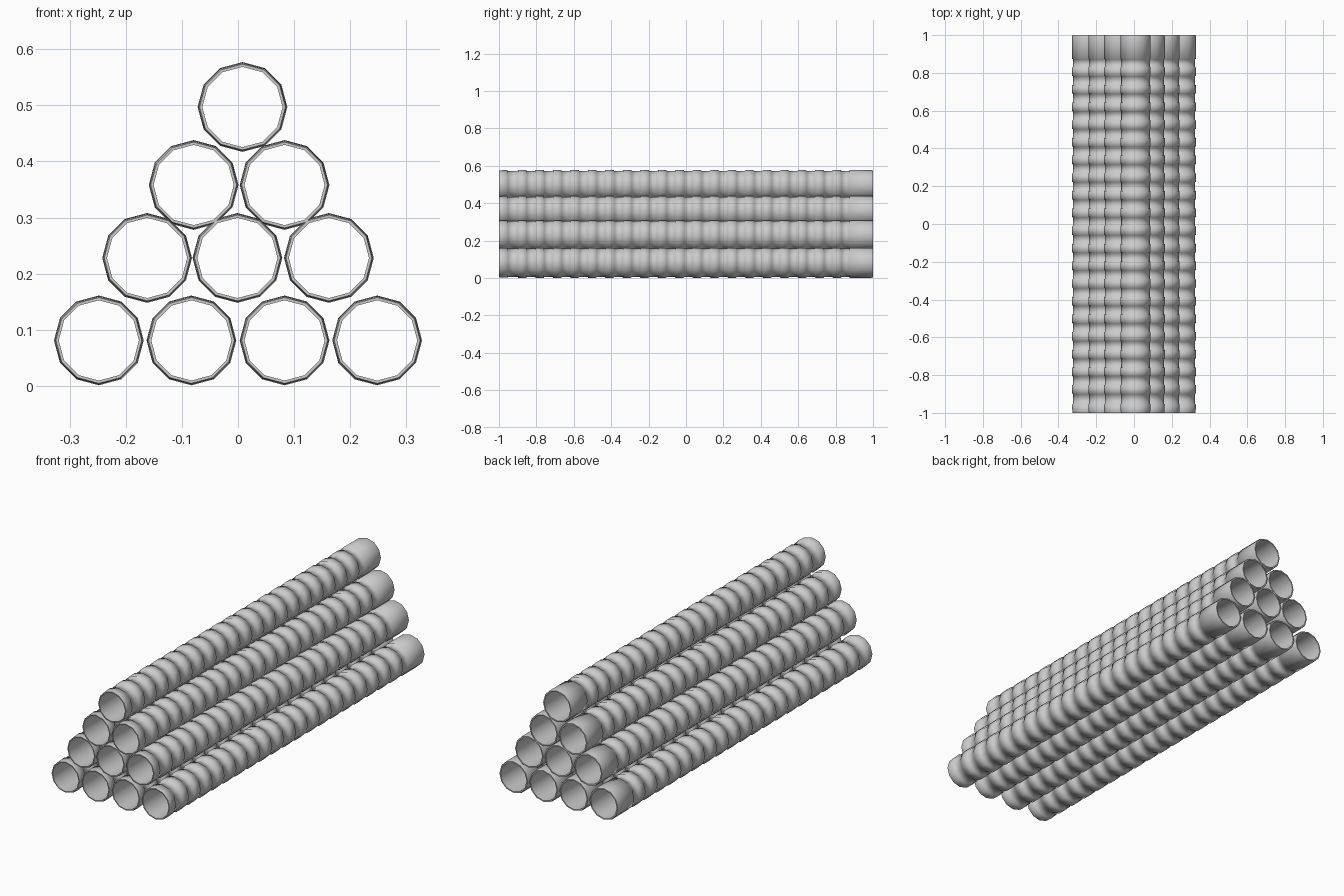
import bpy, bmesh, math

if "Cube" in bpy.data.objects:
    bpy.data.objects.remove(bpy.data.objects["Cube"])

SIDES = 12
R_OUT, R_LOW, R_IN = 0.08, 0.0755, 0.0715
PITCH, HALF_RIB, RIBS = 0.0935, 0.023, 19
FIRST = -0.876


def pipe_profile():
    # (y, radius) along the outside, then back through the bore
    p = [(-1.0, 0.0765), (-0.992, 0.0785), (-0.955, R_OUT), (-0.953, R_LOW)]
    for i in range(RIBS):
        c = FIRST + i * PITCH
        a, b = c - HALF_RIB, c + HALF_RIB
        p += [(a - 0.001, R_LOW), (a + 0.001, R_OUT),
              (b - 0.001, R_OUT), (b + 0.001, R_LOW)]
    p += [(0.873, R_LOW), (0.875, R_OUT), (0.992, R_OUT), (1.0, 0.0775)]
    p += [(1.0, R_IN), (-1.0, R_IN)]
    return p


def make_pipe_mesh():
    bm = bmesh.new()
    rings = []
    for y, r in pipe_profile():
        rings.append([bm.verts.new((r * math.sin(2 * math.pi * k / SIDES), y,
                                    r * math.cos(2 * math.pi * k / SIDES)))
                      for k in range(SIDES)])
    n = len(rings)
    for i in range(n):
        a, b = rings[i], rings[(i + 1) % n]
        for k in range(SIDES):
            j = (k + 1) % SIDES
            bm.faces.new((a[k], a[j], b[j], b[k]))
    bmesh.ops.recalc_face_normals(bm, faces=bm.faces)
    # smooth bands, crisp rims around the bore
    for f in bm.faces:
        f.smooth = True
    for ring in (rings[0], rings[-1], rings[-2], rings[-3]):
        for k in range(SIDES):
            e = bm.edges.get((ring[k], ring[(k + 1) % SIDES]))
            e.smooth = False
    me = bpy.data.meshes.new("ribbed_pipe")
    bm.to_mesh(me)
    bm.free()
    return me


# Stack of pipes, row by row: height and x positions
rows = [
    (0.081, (-0.248, -0.083, 0.083, 0.248)),
    (0.228, (-0.162, -0.001, 0.162)),
    (0.358, (-0.079, 0.083)),
    (0.497, (0.008,)),
]
mesh = make_pipe_mesh()
for r, (z, xs) in enumerate(rows):
    for i, x in enumerate(xs):
        ob = bpy.data.objects.new(f"pipe_row{r + 1}_{i + 1}", mesh)
        ob.location = (x, 0, z)
        bpy.context.collection.objects.link(ob)
